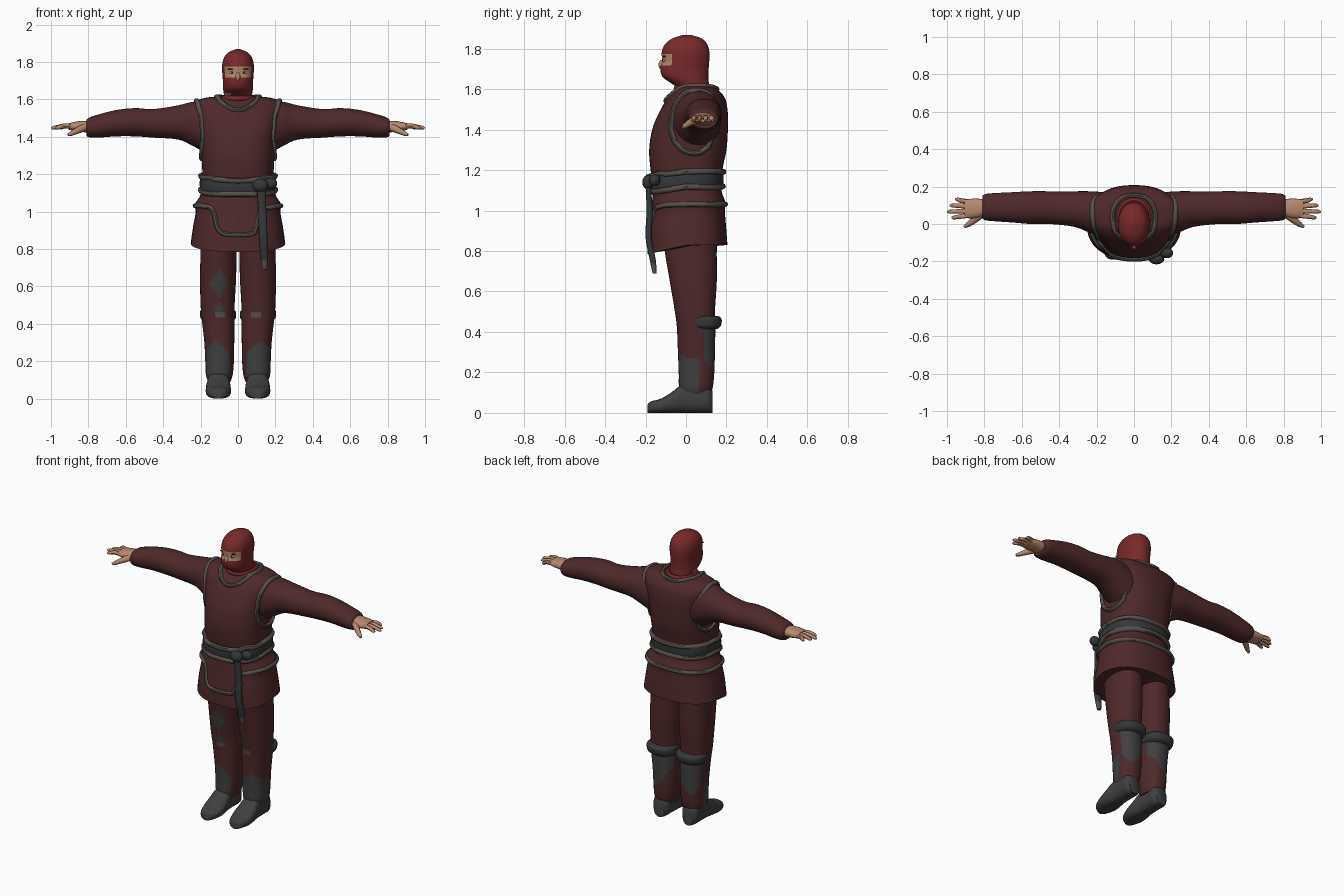
import bpy, bmesh, math
from mathutils import Vector, Matrix
from mathutils.bvhtree import BVHTree

if "Cube" in bpy.data.objects:
    bpy.data.objects.remove(bpy.data.objects["Cube"])


def material(name, r, g, b):
    m = bpy.data.materials.new(name)
    m.diffuse_color = (r, g, b, 1)
    m.use_nodes = True
    m.node_tree.nodes["Principled BSDF"].inputs["Base Color"].default_value = m.diffuse_color
    return m


MAROON = material("maroon cloth", .078, .022, .023)
RED = material("mask red", .19, .022, .024)
TRIM = material("trim grey", .095, .08, .07)
CHARCOAL = material("belt charcoal", .036, .038, .04)
BOOT = material("boot grey", .05, .05, .052)
SKIN = material("skin", .48, .25, .16)
WHITE = material("eye white", .6, .55, .48)
DARK = material("eye brown", .04, .02, .015)


def spline(rows, n):
    """Catmull-Rom through rows of equal length, n steps per span."""
    out = []
    for i in range(len(rows) - 1):
        p = [rows[max(0, min(len(rows) - 1, i + k))] for k in (-1, 0, 1, 2)]
        for j in range(n):
            t = j / n
            out.append([.5 * (2 * b + (c - a) * t + (2 * a - 5 * b + 4 * c - d) * t * t
                              + (3 * b - a - 3 * c + d) * t ** 3) for a, b, c, d in zip(*p)])
    return out + [list(rows[-1])]


def finish(name, bm, mats, rule=None):
    bmesh.ops.recalc_face_normals(bm, faces=bm.faces)
    if rule:
        for f in bm.faces:
            f.material_index = rule(f.calc_center_median())
    me = bpy.data.meshes.new(name)
    bm.to_mesh(me)
    bm.free()
    ob = bpy.data.objects.new(name, me)
    bpy.context.collection.objects.link(ob)
    for m in mats:
        me.materials.append(m)
    return ob


def loft(name, rows, axis, mats, sides=40, power=2.3, steps=4, rule=None, warp=None):
    """Superellipse rings; row = position on axis, then min/max on the other two axes."""
    bm = bmesh.new()
    rings = []
    for t, a0, a1, b0, b1 in spline(rows, steps):
        ring = []
        for k in range(sides):
            ang = 2 * math.pi * k / sides
            c, s = math.cos(ang), math.sin(ang)
            a = (a0 + a1) / 2 + (a1 - a0) / 2 * math.copysign(abs(c) ** (2 / power), c)
            b = (b0 + b1) / 2 + (b1 - b0) / 2 * math.copysign(abs(s) ** (2 / power), s)
            co = Vector({"x": (t, a, b), "y": (a, t, b), "z": (a, b, t)}[axis])
            ring.append(bm.verts.new(warp(co) if warp else co))
        rings.append(ring)
    for r, q in zip(rings, rings[1:]):
        for k in range(sides):
            n = (k + 1) % sides
            bm.faces.new((r[k], r[n], q[n], q[k]))
    bm.faces.new(rings[0])
    bm.faces.new(rings[-1])
    return finish(name, bm, mats, rule)


def upright(name, rows, mats, **kw):
    """Loft up z, symmetric in x; row = z, half width, front y, back y."""
    return loft(name, [(z, -h, h, f, b) for z, h, f, b in rows], "z", mats, **kw)


def tube(name, pts, radius, mat, closed=False, taper=None):
    cu = bpy.data.curves.new(name, "CURVE")
    cu.dimensions, cu.bevel_depth, cu.bevel_resolution = "3D", radius, 2
    cu.use_fill_caps = True
    sp = cu.splines.new("POLY")
    sp.points.add(len(pts) - 1)
    for i, (p, q) in enumerate(zip(sp.points, pts)):
        p.co = (*q, 1)
        p.radius = taper[i] if taper else 1
    sp.use_cyclic_u = closed
    cu.materials.append(mat)
    ob = bpy.data.objects.new(name, cu)
    bpy.context.collection.objects.link(ob)
    return ob


def snap(ob, pts):
    """Move points to the nearest place on an object's surface."""
    me = ob.data
    tree = BVHTree.FromPolygons([v.co for v in me.vertices], [p.vertices for p in me.polygons])
    return [tree.find_nearest(Vector(p))[0] for p in pts]


def blob(name, loc, size, mat):
    bm = bmesh.new()
    bmesh.ops.create_uvsphere(bm, u_segments=16, v_segments=10, radius=1,
                              matrix=Matrix.Translation(loc) @ Matrix.Diagonal((*size, 1)))
    return finish(name, bm, [mat])


def mirror(ob):
    ob.modifiers.new("mirror", "MIRROR")
    return ob


TURN = [2 * math.pi * i / 48 for i in range(48)]

# Torso and skirt
torso = upright("torso", [(1.08, .185, -.16, .17), (1.2, .19, -.175, .18), (1.3, .195, -.182, .2),
                          (1.4, .203, -.167, .207), (1.48, .22, -.135, .207), (1.55, .235, -.095, .195),
                          (1.59, .225, -.055, .165), (1.61, .165, -.03, .135), (1.615, .09, 0, .1)],
                [MAROON], power=2.5)
skirt = upright("skirt", [(1.13, .19, -.165, .17), (1.08, .205, -.165, .18), (1.04, .23, -.17, .195),
                          (1.0, .226, -.175, .192), (.92, .24, -.187, .198), (.83, .253, -.19, .205)],
                [MAROON], power=2.4,
                warp=lambda c: c - Vector((0, 0, .045 * max(0, -c.y / .19) * (1.13 - c.z) / .3)))

# Trim on the skirt hem, neck and armholes
front = [(-.23, -.03, 1.03), (-.19, -.12, 1.03), (-.15, -.18, 1.01), (-.11, -.18, .91), (-.07, -.2, .88),
         (.07, -.2, .88), (.1, -.19, .91), (.13, -.18, 1.0), (.19, -.12, 1.025), (.23, -.03, 1.03)]
back = [(.24 * math.cos(a), .22 * math.sin(a), 1.03) for a in TURN[1:24]]
tube("hem_trim", snap(skirt, spline(front, 4) + back), .013, TRIM, True)
tube("neck_trim", snap(torso, [(.115 * math.cos(a), .04 + .12 * math.sin(a),
                                1.61 - .08 * max(0, -math.sin(a)) ** 1.5) for a in TURN]), .013, TRIM, True)
mirror(tube("armhole_trim", snap(torso, [(.225, .045 + .138 * math.cos(a), 1.44 + .16 * math.sin(a))
                                         for a in TURN]), .014, TRIM, True))

# Belt with edge bands, knot and hanging tail
dip = lambda c: c - Vector((0, 0, .025 * max(0, -c.y / .18)))
belt = upright("belt", [(1.105, .195, -.178, .178), (1.13, .204, -.187, .184), (1.17, .204, -.19, .186),
                        (1.2, .197, -.185, .184)], [CHARCOAL], power=2.4, warp=dip)
for name, z in (("belt_top_band", 1.192), ("belt_bottom_band", 1.118)):
    ring = [dip(Vector((.2 * math.cos(a), .19 * math.sin(a), z))) for a in TURN]
    tube(name, snap(belt, ring), .015, TRIM, True)
blob("belt_knot", (.12, -.188, 1.14), (.042, .028, .036), CHARCOAL)
blob("belt_knot_loop", (.175, -.155, 1.15), (.035, .028, .03), CHARCOAL)
loft("belt_tail", [(1.13, .1, .145, -.2, -.175), (1.0, .108, .152, -.195, -.165),
                   (.87, .113, .157, -.2, -.17), (.76, .12, .16, -.18, -.15), (.69, .13, .155, -.165, -.145)],
     "z", [CHARCOAL, TRIM], sides=16, power=3, rule=lambda c: int(c.z < .745))

# Sleeves, hands and fingers
mirror(loft("sleeve", [(.15, -.075, .17, 1.30, 1.59), (.24, -.045, .175, 1.35, 1.587), (.32, -.015, .175, 1.385, 1.568),
                       (.45, 0, .175, 1.395, 1.548), (.55, 0, .175, 1.402, 1.553), (.65, .008, .17, 1.402, 1.543),
                       (.75, .015, .165, 1.395, 1.518), (.795, .02, .16, 1.397, 1.503), (.81, .03, .15, 1.405, 1.49)],
            "x", [MAROON], power=2.1))
mirror(loft("palm", [(.78, .05, .13, 1.42, 1.485), (.83, .035, .135, 1.425, 1.485), (.87, .03, .135, 1.43, 1.48),
                     (.905, .033, .133, 1.438, 1.472)], "x", [SKIN], sides=20))
for name, y, tip, spread in (("index", .046, .975, -.012), ("middle", .07, .998, -.004),
                             ("ring", .095, .985, .004), ("little", .12, .955, .012)):
    mirror(tube(name + "_finger", [(.885, y, 1.456), (.93, y + spread / 2, 1.458), (tip - .01, y + spread, 1.448),
                                   (tip, y + spread, 1.446)], .0125, SKIN, taper=(1.05, 1, .8, .4)))
mirror(tube("thumb", [(.82, .05, 1.45), (.855, .02, 1.435), (.89, -.005, 1.418), (.908, -.015, 1.41)],
            .018, SKIN, taper=(1.2, 1, .75, .4)))


# Head in its mask, with an eye opening and a bare patch of neck
def head_rule(c):
    opening = c.y < -.03 and 1.717 < c.z < 1.772 and abs(c.x) < .07
    neck = c.z < 1.635 and c.x < -.035 and c.y < .03
    return int(opening or neck)


upright("head", [(1.56, .075, -.03, .11), (1.6, .072, -.035, .115), (1.63, .076, -.075, .113),
                 (1.66, .08, -.115, .11), (1.7, .081, -.127, .112), (1.74, .084, -.118, .115),
                 (1.78, .085, -.12, .116), (1.82, .076, -.105, .105), (1.85, .053, -.068, .078),
                 (1.868, .012, -.015, .025)], [RED, SKIN], sides=64, power=2.1, steps=7, rule=head_rule)
tube("mask_collar", [(.08 * math.cos(a), .04 + .085 * math.sin(a), 1.605) for a in TURN], .016, RED, True)
blob("nose", (0, -.118, 1.72), (.013, .018, .025), SKIN)
mirror(blob("eye", (.032, -.105, 1.743), (.015, .009, .007), WHITE))
mirror(blob("iris", (.032, -.112, 1.743), (.006, .004, .006), DARK))
mirror(blob("eyebrow", (.034, -.106, 1.762), (.022, .009, .004), DARK))

# Legs with dark patches, calf straps and boots
for s, side in ((-1, "right"), (1, "left")):
    def leg_rule(c, s=s):
        x = c.x * s
        shin = c.y < .06 and .1 < c.z < .31 - abs(x - .12) * .8 and x > .045
        calf = c.y > .09 and .2 + 1.2 * abs(x - .13) < c.z < .44
        thigh = s < 0 and c.y < 0 and (abs(x - .1) + .5 * abs(c.z - .62) < .045
                                       or abs(x - .1) + abs(c.z - .48) < .035)
        return 2 if c.y < .02 and .437 < c.z < .468 and .07 < x < .125 else int(shin or calf or thigh)

    def across(rows):
        return [(z, *sorted((s * a, s * b)), f, k) for z, a, b, f, k in rows]

    loft(side + "_leg", across([(.92, .008, .2, -.115, .155), (.8, .008, .2, -.105, .152), (.65, .01, .203, -.08, .152),
                                (.5, .018, .2, -.055, .143), (.42, .018, .193, -.045, .145), (.3, .02, .18, -.04, .143),
                                (.2, .022, .175, -.036, .14), (.13, .028, .172, -.035, .133), (.09, .04, .16, -.025, .12)]),
         "z", [MAROON, BOOT, TRIM], sides=48, steps=7, rule=leg_rule)
    loft(side + "_calf_strap", across([(.415, .03, .185, .02, .155), (.43, .012, .2, 0, .172),
                                       (.465, .012, .203, 0, .176), (.48, .03, .19, .02, .155)]), "z", [CHARCOAL])
    loft(side + "_boot", [(y, s * .105 - w, s * .105 + w, 0, h) for y, w, h in
                          ((-.19, .02, .04), (-.175, .045, .056), (-.12, .066, .072), (-.06, .066, .11),
                           (-.02, .06, .14), (.05, .057, .15), (.105, .056, .14), (.13, .038, .11))],
         "y", [BOOT], sides=28, power=2.6)

# Turn curves into meshes and smooth everything
bpy.ops.object.select_all(action="SELECT")
bpy.context.view_layer.objects.active = torso
bpy.ops.object.convert(target="MESH")
bpy.ops.object.shade_smooth_by_angle(angle=math.radians(45))
